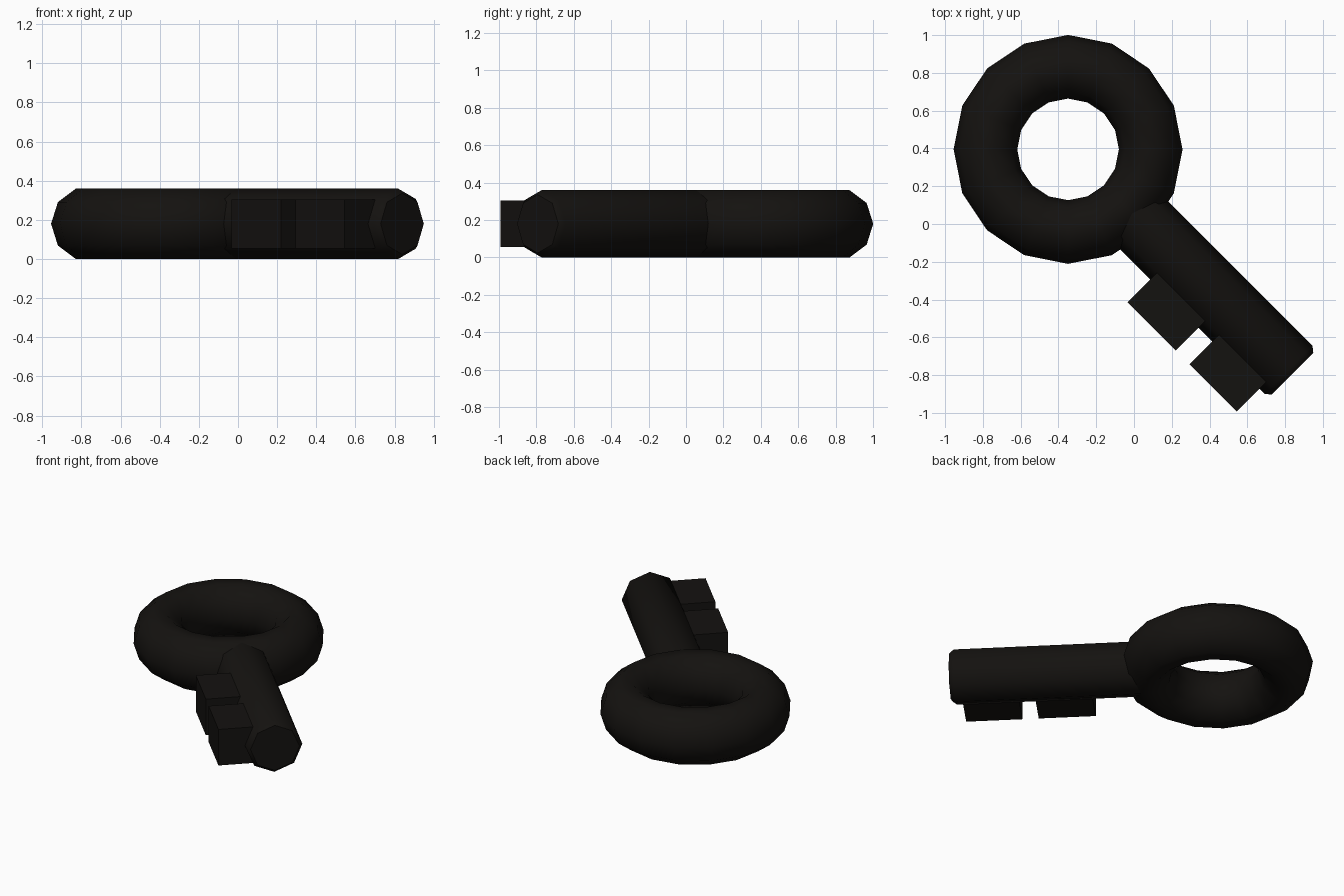
import bpy, bmesh, math
from mathutils import Matrix, Vector

if "Cube" in bpy.data.objects:
    bpy.data.objects.remove(bpy.data.objects["Cube"])

mat = bpy.data.materials.new("black_metal")
mat.diffuse_color = (0.007, 0.006, 0.005, 1)
mat.use_nodes = True
mat.node_tree.nodes["Principled BSDF"].inputs["Base Color"].default_value = mat.diffuse_color

# Local key frame: +x runs along the shaft from the bow centre, 45 degrees in plan
FRAME = Matrix.Translation((-0.349, 0.395, 0.18)) @ Matrix.Rotation(-math.pi / 4, 4, 'Z')


def finish(name, bm, smooth):
    bmesh.ops.recalc_face_normals(bm, faces=bm.faces)
    bm.transform(FRAME)
    me = bpy.data.meshes.new(name)
    bm.to_mesh(me)
    bm.free()
    ob = bpy.data.objects.new(name, me)
    bpy.context.collection.objects.link(ob)
    me.materials.append(mat)
    if smooth:
        bpy.ops.object.select_all(action='DESELECT')
        ob.select_set(True)
        bpy.context.view_layer.objects.active = ob
        bpy.ops.object.shade_smooth_by_angle(angle=math.radians(50))
    return ob


def bridge(bm, rings, closed):
    n = len(rings)
    for i in range(n if closed else n - 1):
        a, b = rings[i], rings[(i + 1) % n]
        m = len(a)
        for j in range(m):
            k = (j + 1) % m
            bm.faces.new((a[j], a[k], b[k], b[j]))


# Ring-shaped bow: ten-sided section swept through sixteen steps
half = [(0.606, 0), (0.571, 0.111), (0.479, 0.18), (0.393, 0.18), (0.303, 0.111), (0.269, 0)]
section = half + [(r, -z) for r, z in reversed(half[1:-1])]
bm = bmesh.new()
rings = []
for i in range(16):
    a = math.tau * i / 16
    rings.append([bm.verts.new((r * math.cos(a), r * math.sin(a), z)) for r, z in section])
bridge(bm, rings, True)
finish("bow", bm, True)

# Octagonal shaft with a chamfered tip
bm = bmesh.new()
rings = []
for x, r in [(0.45, 0.18), (1.65, 0.18), (1.68, 0.156)]:
    rings.append([bm.verts.new((x, r * math.cos(math.tau * j / 8), r * math.sin(math.tau * j / 8)))
                  for j in range(8)])
bridge(bm, rings, False)
bm.faces.new(rings[0])
bm.faces.new(rings[-1])
finish("shaft", bm, True)

# Two teeth on one side of the shaft
for n, (x0, x1) in enumerate([(0.795, 1.155), (1.258, 1.613)], 1):
    bm = bmesh.new()
    bmesh.ops.create_cube(bm, size=1)
    bmesh.ops.scale(bm, verts=bm.verts, vec=(x1 - x0, 0.25, 0.25))
    bmesh.ops.translate(bm, verts=bm.verts, vec=Vector(((x0 + x1) / 2, -0.224, 0)))
    finish(f"tooth_{n}", bm, False)
